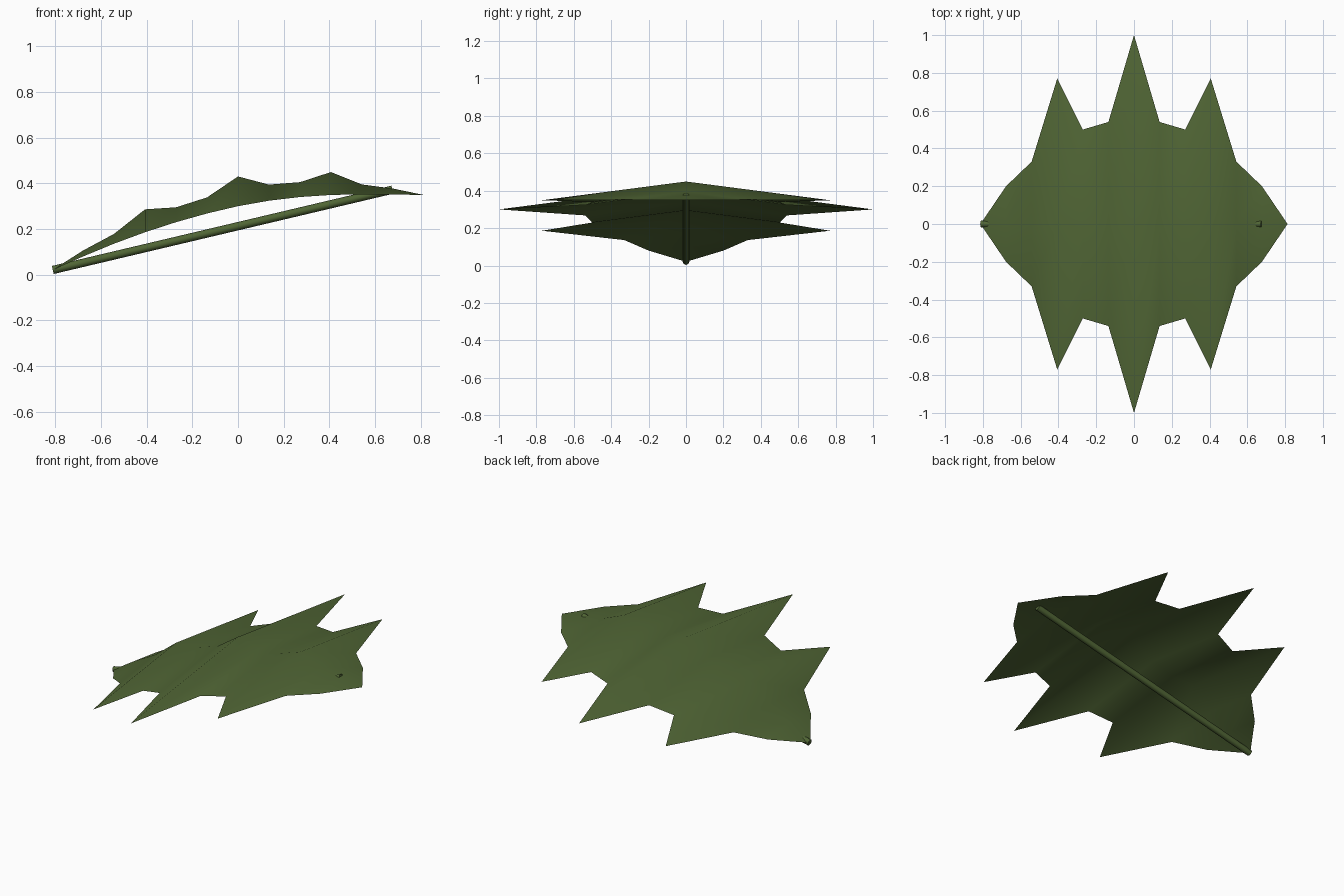
import bpy
import bmesh
from mathutils import Vector

cube = bpy.data.objects.get("Cube")
if cube:
    bpy.data.objects.remove(cube, do_unlink=True)

green = bpy.data.materials.new("leaf green")
green.use_nodes = True
colour = (0.08, 0.13, 0.035, 1)
green.diffuse_color = colour
green.node_tree.nodes["Principled BSDF"].inputs["Base Color"].default_value = colour


def make_object(name, bm):
    mesh = bpy.data.meshes.new(name)
    bm.to_mesh(mesh)
    bm.free()
    obj = bpy.data.objects.new(name, mesh)
    bpy.context.collection.objects.link(obj)
    mesh.materials.append(green)
    return obj


def smooth(obj, degrees):
    bpy.ops.object.select_all(action='DESELECT')
    obj.select_set(True)
    bpy.context.view_layer.objects.active = obj
    bpy.ops.object.shade_smooth_by_angle(angle=degrees * 3.14159 / 180)


# Leaf blade: jagged half-widths at even stations, rim height drooping to the left
half_widths = [0, 0.2, 0.33, 0.77, 0.5, 0.54, 1, 0.54, 0.5, 0.77, 0.33, 0.2, 0]
rim_heights = [0.02, 0.08, 0.136, 0.186, 0.23, 0.268, 0.3,
               0.324, 0.34, 0.349, 0.352, 0.351, 0.349]
FOLD = 0.13  # rise of the midrib per unit of width
STEP = 0.1355

bm = bmesh.new()
rows = []
for i, (w, z) in enumerate(zip(half_widths, rim_heights)):
    x = (i - 6) * STEP
    mid = bm.verts.new((x, 0, z + FOLD * w))
    if w:
        rows.append((bm.verts.new((x, -w, z)), mid, bm.verts.new((x, w, z))))
    else:
        rows.append((mid, mid, mid))
for a, b in zip(rows, rows[1:]):
    for k in (0, 1):
        corners = list(dict.fromkeys((a[k], b[k], b[k + 1], a[k + 1])))
        bm.faces.new(corners)
smooth(make_object("leaf_blade", bm), 60)

# Stem: straight rod under the blade, its far end poking through
start, end = Vector((-0.81, 0, 0.021)), Vector((0.675, 0, 0.372))
axis = end - start
bm = bmesh.new()
bmesh.ops.create_cone(bm, cap_ends=True, segments=8, radius1=0.018,
                      radius2=0.018, depth=axis.length)
stem = make_object("stem", bm)
stem.location = (start + end) / 2
stem.rotation_euler = axis.to_track_quat('Z', 'Y').to_euler()
smooth(stem, 50)
